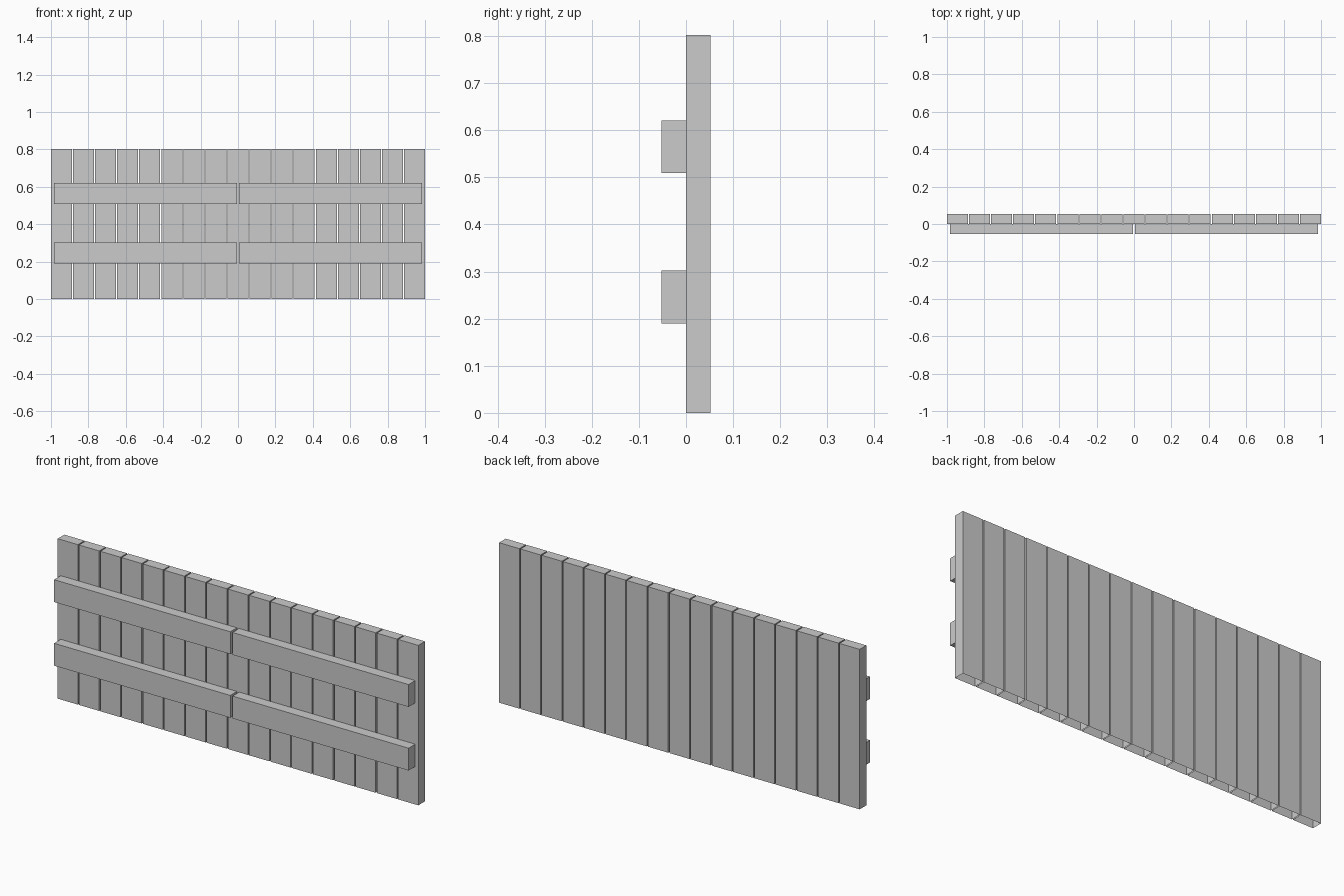
import bpy, bmesh

if "Cube" in bpy.data.objects:
    bpy.data.objects.remove(bpy.data.objects["Cube"])

PLANKS, PLANK_W, HEIGHT, DEPTH = 17, 0.112, 0.802, 0.0525
PITCH = (2 - PLANK_W) / (PLANKS - 1)


def box(name, lo, hi, open_bottom=False):
    """Axis-aligned box between two corners, optionally without its underside."""
    bm = bmesh.new()
    bmesh.ops.create_cube(bm, size=1)
    for v in bm.verts:
        v.co = [a + (c + 0.5) * (b - a) for a, b, c in zip(lo, hi, v.co)]
    bm.normal_update()
    if open_bottom:
        under = [f for f in bm.faces if f.normal.z < -0.9]
        bmesh.ops.delete(bm, geom=under, context='FACES_ONLY')
    mesh = bpy.data.meshes.new(name)
    bm.to_mesh(mesh)
    bm.free()
    obj = bpy.data.objects.new(name, mesh)
    bpy.context.collection.objects.link(obj)
    return obj


# Upright planks with narrow gaps, hollow underneath
for i in range(PLANKS):
    x = -1 + i * PITCH
    box(f"plank_{i + 1}", (x, 0, 0), (x + PLANK_W, DEPTH, HEIGHT), open_bottom=True)

# Two rows of front rails, each split at the middle
for row, z in (("lower", 0.19), ("upper", 0.509)):
    for side, x0, x1 in (("left", -0.983, -0.006), ("right", 0.006, 0.983)):
        box(f"{row}_{side}_rail", (x0, -DEPTH, z), (x1, 0, z + 0.112))
